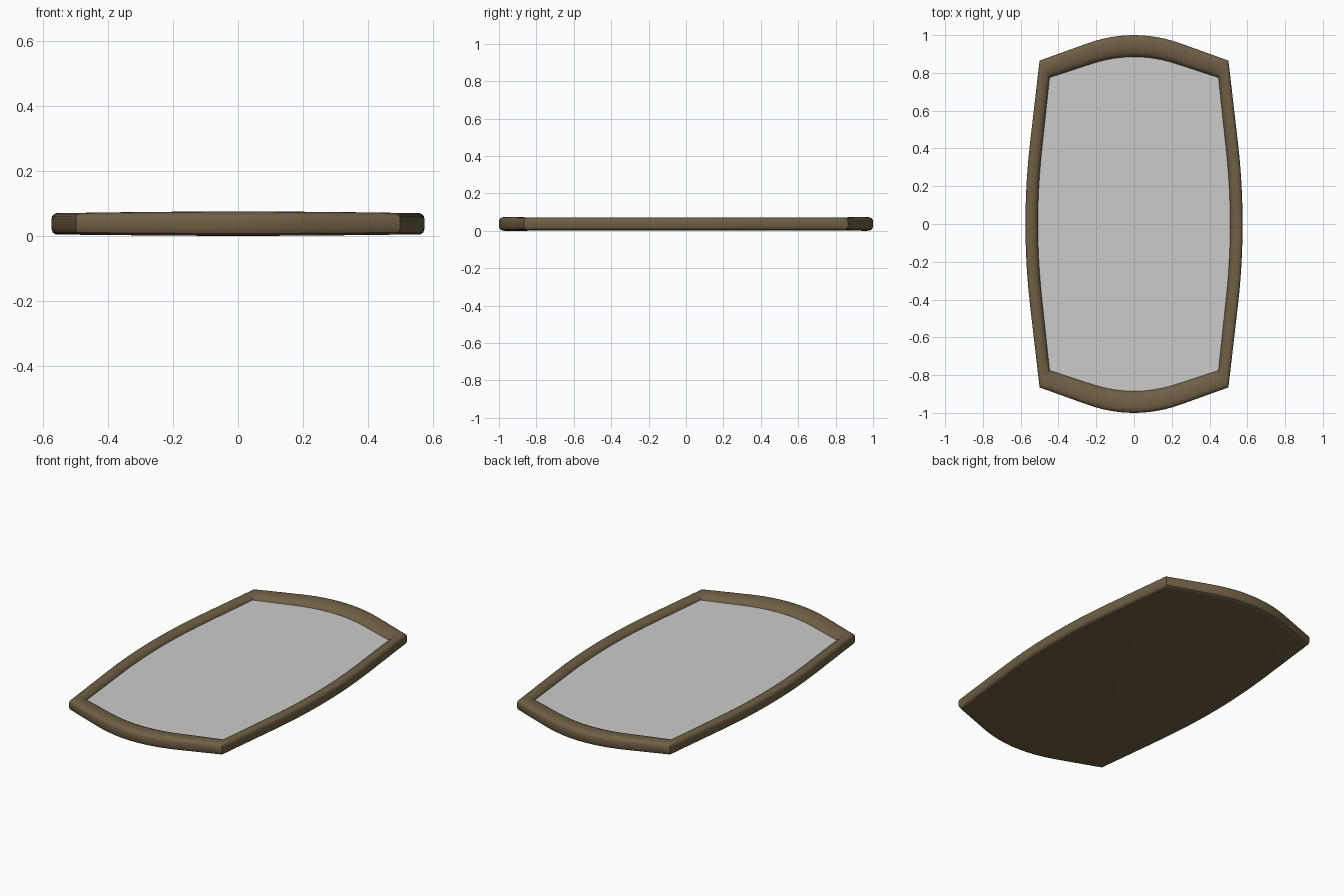
import bpy, bmesh

if "Cube" in bpy.data.objects:
    bpy.data.objects.remove(bpy.data.objects["Cube"])

N = 24        # segments per rail
MID = 0.0375  # mid height of the frame


def bow(s, half, peak, drop):
    """Bowed edge: parabola in the middle, straight tangents to the corners."""
    c = half / 2
    k = drop / (3 * c * c)
    a = abs(s)
    return peak - (k * a * a if a < c else k * c * c + 2 * k * c * (a - c))


def outline(hx, hy, px, py):
    """Closed loop with corners (hx, hy), bowing out to px at the sides and py at the ends."""
    steps = [-1 + 2 * i / N for i in range(N)]
    top = [(-s * hx, bow(s * hx, hx, py, py - hy)) for s in steps]
    left = [(-bow(s * hy, hy, px, px - hx), -s * hy) for s in steps]
    half = top + left
    return half + [(-x, -y) for x, y in half]


outer = outline(0.50, 0.865, 0.575, 1.0)
inner = outline(0.447, 0.775, 0.509, 0.885)
count = len(outer)


def half_height(i):
    """End rails swell slightly towards their middle."""
    rail, j = divmod(i, N)
    s = 2 * j / N - 1
    return 0.0335 + (0.004 * (1 - s * s) if rail % 2 == 0 else 0)


def make_object(name, bm):
    bmesh.ops.recalc_face_normals(bm, faces=bm.faces)
    mesh = bpy.data.meshes.new(name)
    bm.to_mesh(mesh)
    bm.free()
    ob = bpy.data.objects.new(name, mesh)
    bpy.context.collection.objects.link(ob)
    return ob


# Frame: rounded cross-section swept round the outline, closed at the back
# (position from outer to inner edge, height from -1 to 1)
section = [(0.28, -1), (0.16, -0.96), (0.06, -0.8), (0, -0.45), (0, 0.45),
           (0.04, 0.7), (0.12, 0.88), (0.24, 0.98), (0.4, 1), (0.56, 0.97),
           (0.72, 0.87), (0.86, 0.68), (0.95, 0.45), (1, 0.1)]
bm = bmesh.new()
rings = []
for t, h in section:
    rings.append([bm.verts.new((o[0] + (n[0] - o[0]) * t,
                                o[1] + (n[1] - o[1]) * t,
                                MID + h * half_height(i)))
                  for i, (o, n) in enumerate(zip(outer, inner))])
for a, b in zip(rings, rings[1:]):
    for i in range(count):
        j = (i + 1) % count
        bm.faces.new((a[i], a[j], b[j], b[i]))
bm.faces.new(rings[0])
bm.faces.new(rings[-1])
frame = make_object("frame", bm)
wood = bpy.data.materials.new("dark_wood")
wood.diffuse_color = (0.16, 0.115, 0.06, 1)
wood.use_nodes = True
wood.node_tree.nodes["Principled BSDF"].inputs["Base Color"].default_value = wood.diffuse_color
frame.data.materials.append(wood)
bpy.context.view_layer.objects.active = frame
frame.select_set(True)
bpy.ops.object.shade_smooth_by_angle(angle=0.6)

# Mirror glass: flat pane set inside the frame
bm = bmesh.new()
pane = bm.faces.new([bm.verts.new((x, y, 0.046)) for x, y in inner])
pane.normal_update()
if pane.normal.z < 0:
    pane.normal_flip()
mesh = bpy.data.meshes.new("mirror_glass")
bm.to_mesh(mesh)
bm.free()
bpy.context.collection.objects.link(bpy.data.objects.new("mirror_glass", mesh))
